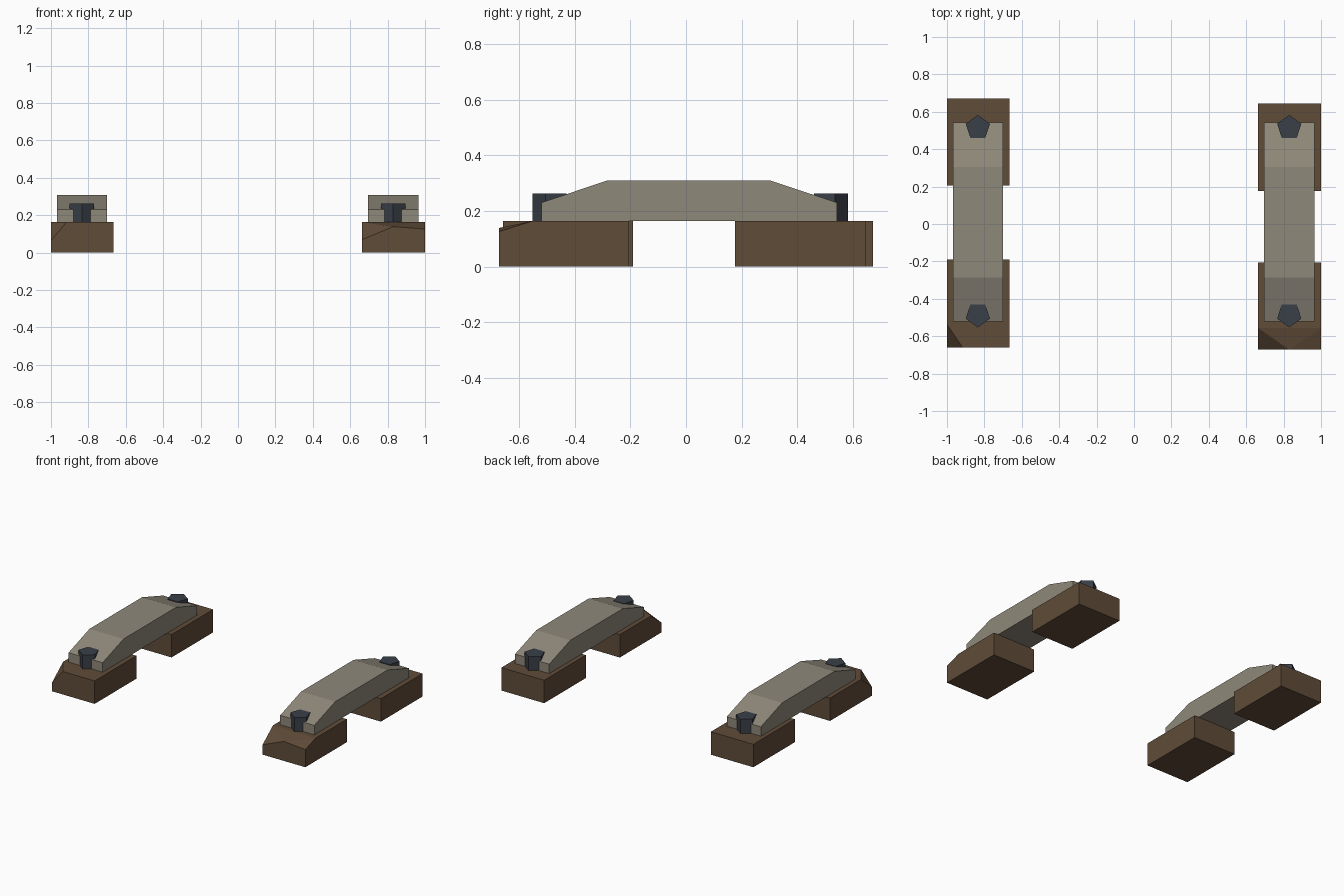
import bpy, bmesh, math
from mathutils import Vector

if "Cube" in bpy.data.objects:
    bpy.data.objects.remove(bpy.data.objects["Cube"])


def material(name, rgb):
    m = bpy.data.materials.new(name)
    m.diffuse_color = (*rgb, 1)
    m.use_nodes = True
    m.node_tree.nodes["Principled BSDF"].inputs["Base Color"].default_value = m.diffuse_color
    return m


BROWN = material("dark wood", (0.117, 0.072, 0.040))
GREY = material("warm grey stone", (0.275, 0.247, 0.195))
IRON = material("dark iron", (0.042, 0.050, 0.065))
TOP = 0.163  # height of the foot blocks


def finish(name, bm, mat):
    bmesh.ops.recalc_face_normals(bm, faces=bm.faces[:])
    me = bpy.data.meshes.new(name)
    bm.to_mesh(me)
    bm.free()
    me.materials.append(mat)
    ob = bpy.data.objects.new(name, me)
    bpy.context.collection.objects.link(ob)
    return ob


def prism(name, ring, offset, mat):
    """Extrude a closed ring of points along offset."""
    bm = bmesh.new()
    face = bm.faces.new([bm.verts.new(p) for p in ring])
    ext = bmesh.ops.extrude_face_region(bm, geom=[face])["geom"]
    bmesh.ops.translate(bm, vec=offset,
                        verts=[v for v in ext if isinstance(v, bmesh.types.BMVert)])
    return finish(name, bm, mat)


def block(name, x0, x1, y0, y1, chips=()):
    """Foot block; every chip is a plane through three points, cut off above."""
    bm = bmesh.new()
    bmesh.ops.create_cube(bm, size=1)
    for v in bm.verts:
        v.co = (x1 if v.co.x > 0 else x0, y1 if v.co.y > 0 else y0,
                TOP if v.co.z > 0 else 0)
    for a, b, c in chips:
        a, b, c = Vector(a), Vector(b), Vector(c)
        n = (b - a).cross(c - a)
        if n.z < 0:
            n.negate()
        bmesh.ops.bisect_plane(bm, geom=bm.verts[:] + bm.edges[:] + bm.faces[:],
                               plane_co=a, plane_no=n.normalized(), dist=1e-5,
                               clear_outer=True)
        bmesh.ops.holes_fill(bm, edges=[e for e in bm.edges if e.is_boundary])
    return finish(name, bm, BROWN)


# Foot blocks, the front ones with broken corners
block("left_back_block", -1, -0.666, 0.205, 0.672)
block("left_front_block", -1, -0.666, -0.659, -0.19,
      [((-1, -0.659, 0.064), (-0.917, -0.659, TOP), (-1, -0.537, TOP))])
block("right_back_block", 0.664, 1, 0.177, 0.645)
A, B, P = (0.664, -0.556, TOP), (1, -0.556, TOP), (0.83, -0.672, 0.139)
block("right_front_block", 0.664, 1, -0.672, -0.205,
      [(A, B, P), (A, P, (0.664, -0.672, 0.07)), (B, P, (1, -0.672, 0.126))])

# Bridging bars and their five-sided bolts
PROFILE = [(-0.52, TOP), (-0.52, 0.23), (-0.285, 0.309),
           (0.305, 0.309), (0.543, 0.23), (0.543, TOP)]
for side, x in (("left", -0.835), ("right", 0.830)):
    prism(side + "_bar", [(x - 0.134, y, z) for y, z in PROFILE], (0.268, 0, 0), GREY)
    for end, y, s in (("front", -0.485, -1), ("back", 0.515, 1)):
        ring = [(x + 0.068 * math.sin(i * math.tau / 5),
                 y + s * 0.068 * math.cos(i * math.tau / 5), TOP) for i in range(5)]
        prism(f"{side}_{end}_bolt", ring, (0, 0, 0.1), IRON)
